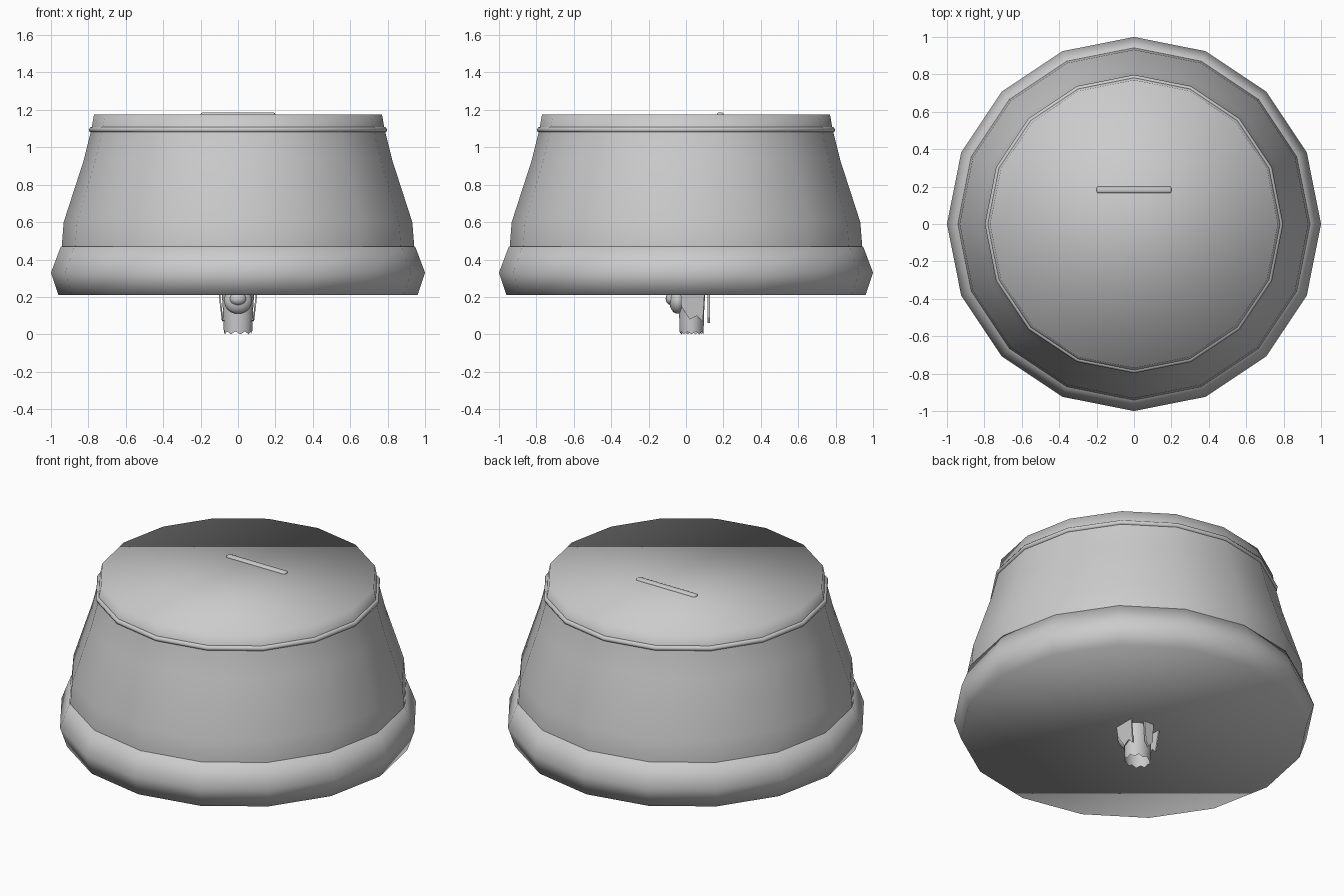
import bpy, bmesh, math

if "Cube" in bpy.data.objects:
    bpy.data.objects.remove(bpy.data.objects["Cube"])


def finish(name, bm, smooth=True):
    bmesh.ops.recalc_face_normals(bm, faces=bm.faces)
    mesh = bpy.data.meshes.new(name)
    bm.to_mesh(mesh)
    bm.free()
    for p in mesh.polygons:
        p.use_smooth = smooth
    ob = bpy.data.objects.new(name, mesh)
    bpy.context.collection.objects.link(ob)
    return ob


def lathe(name, profile, sides=16, caps=(False, False), closed=False, centre_y=0.0, depth=1.0, ragged=0.0):
    """Revolve (radius, z) points; ragged lifts every other vertex of the first ring."""
    bm = bmesh.new()
    rings = []
    for k, (r, z) in enumerate(profile):
        ring = []
        for i in range(sides):
            a = 2 * math.pi * i / sides
            lift = ragged if k == 0 and i % 2 else 0
            ring.append(bm.verts.new((r * math.cos(a), centre_y + depth * r * math.sin(a), z + lift)))
        rings.append(ring)
    pairs = list(zip(rings, rings[1:]))
    if closed:
        pairs.append((rings[-1], rings[0]))
    for lo, hi in pairs:
        for i in range(sides):
            j = (i + 1) % sides
            bm.faces.new((lo[i], lo[j], hi[j], hi[i]))
    if caps[0]:
        bm.faces.new(rings[0])
    if caps[1]:
        bm.faces.new(rings[-1])
    return finish(name, bm)


def panel(name, outline, to_xyz, thickness):
    """Thin sheet cut to a 2D outline."""
    bm = bmesh.new()
    bm.faces.new([bm.verts.new(to_xyz(u, v)) for u, v in outline])
    ob = finish(name, bm, False)
    mod = ob.modifiers.new("thickness", "SOLIDIFY")
    mod.thickness = thickness
    mod.offset = 0
    return ob


# Flared base and tapering body
lathe("base_band", [(0.96, 0.21), (1.0, 0.33), (0.947, 0.47), (0.93, 0.47)], caps=(True, False))
lathe("body", [(0.942, 0.45), (0.942, 0.475), (0.932, 0.60), (0.825, 0.93), (0.785, 1.09), (0.77, 1.175)],
      caps=(False, True))

# Thin rim bead under the lid
lathe("rim_bead", [(0.775, 1.078), (0.793, 1.083), (0.798, 1.095), (0.79, 1.107), (0.775, 1.11)], closed=True)

# Raised bar on the lid with rounded ends
bm = bmesh.new()
bmesh.ops.create_cube(bm, size=1)
for v in bm.verts:
    v.co = (v.co.x * 0.40, 0.183 + v.co.y * 0.036, 1.172 + v.co.z * 0.028)
bmesh.ops.bevel(bm, geom=bm.edges[:], offset=0.011, segments=3, profile=0.5, affect="EDGES")
finish("lid_bar", bm)

# Ragged hanging skirt
lathe("skirt", [(0.075, 0.0), (0.077, 0.03), (0.08, 0.12), (0.088, 0.24)],
      sides=18, centre_y=0.03, depth=0.85, ragged=0.016)

# Draped side flaps
for s in (-1, 1):
    panel("side_flap", [(-0.03, 0.24), (-0.025, 0.15), (0.02, 0.08), (0.06, 0.10), (0.09, 0.07), (0.10, 0.24)],
          lambda y, z, s=s: (s * (0.082 + 0.12 * (z - 0.07)), y, z), 0.008)

# Narrow strip hanging behind
panel("back_strip", [(-0.035, 0.24), (-0.03, 0.10), (0.0, 0.06), (0.02, 0.09), (0.03, 0.24)],
      lambda x, z: (x, 0.121, z), 0.012)

# Rounded bulge in front of the skirt
bm = bmesh.new()
bmesh.ops.create_uvsphere(bm, u_segments=20, v_segments=12, radius=1)
for v in bm.verts:
    v.co = (v.co.x * 0.075, -0.045 + v.co.y * 0.045, 0.18 + v.co.z * 0.07)
finish("front_bulge", bm)
bm = bmesh.new()
bmesh.ops.create_uvsphere(bm, u_segments=16, v_segments=10, radius=1)
for v in bm.verts:
    v.co = (v.co.x * 0.045, -0.075 + v.co.y * 0.034, 0.19 + v.co.z * 0.035)
finish("front_fold", bm)
